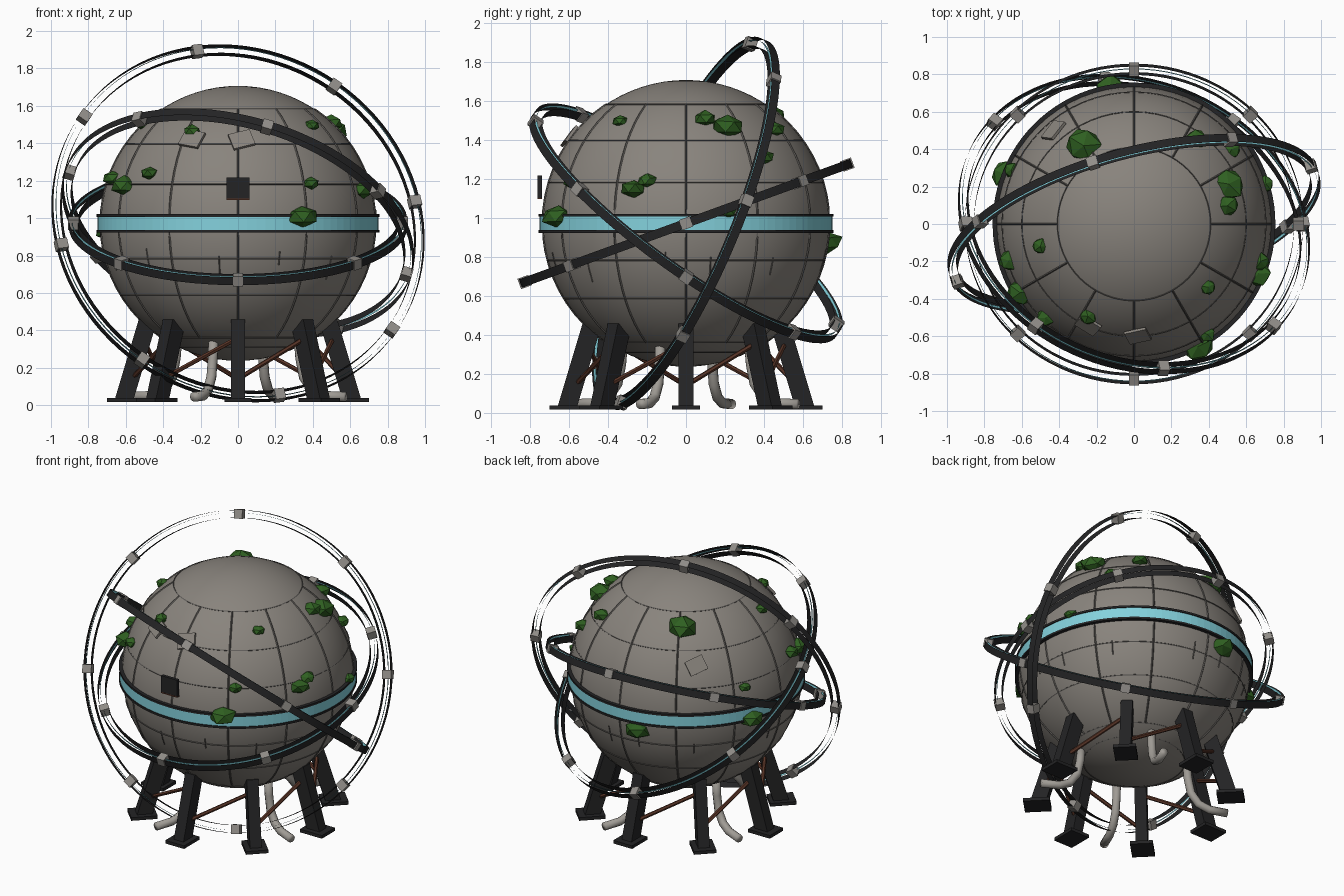
import bpy, bmesh, math, random
from mathutils import Vector, Matrix

if "Cube" in bpy.data.objects:
    bpy.data.objects.remove(bpy.data.objects["Cube"])

random.seed(4)
C = Vector((0, 0, 0.972))      # sphere centre
R = 0.735                      # sphere radius


def material(name, col):
    m = bpy.data.materials.new(name)
    m.diffuse_color = (*col, 1)
    m.use_nodes = True
    m.node_tree.nodes["Principled BSDF"].inputs["Base Color"].default_value = m.diffuse_color
    return m


HULL = material("hull grey", (0.25, 0.23, 0.205))
SEAM = material("seam grey", (0.115, 0.108, 0.10))
DARK = material("dark metal", (0.017, 0.017, 0.018))
CYAN = material("glow cyan", (0.23, 0.64, 0.72))
NODE = material("node grey", (0.29, 0.275, 0.255))
PIPE = material("pipe grey", (0.35, 0.33, 0.30))
RUST = material("rust", (0.10, 0.035, 0.02))
LEAF = material("leaf green", (0.028, 0.115, 0.015))


def finish(name, bm, mat, smooth=False, fix=True):
    if fix:
        bmesh.ops.recalc_face_normals(bm, faces=bm.faces)
    me = bpy.data.meshes.new(name)
    bm.to_mesh(me)
    bm.free()
    me.materials.append(mat)
    for p in me.polygons:
        p.use_smooth = smooth
    ob = bpy.data.objects.new(name, me)
    bpy.context.collection.objects.link(ob)
    return ob


def lathe(bm, profile, M, closed=False, seg=96):
    """Spin (radius, height) points around the local z axis of M."""
    rows = []
    for i in range(seg):
        a = math.tau * i / seg
        rows.append([bm.verts.new(M @ Vector((r * math.cos(a), r * math.sin(a), z))) for r, z in profile])
    n = len(profile)
    for i in range(seg):
        p, q = rows[i], rows[(i + 1) % seg]
        for j in range(n if closed else n - 1):
            k = (j + 1) % n
            bm.faces.new((p[j], q[j], q[k], p[k]))


def box(bm, size, M):
    bmesh.ops.create_cube(bm, size=1, matrix=M @ Matrix.Diagonal((*size, 1)))


def tube(bm, pts, rad, seg=6):
    """Round bar along a path of points, with end caps."""
    pts = [Vector(p) for p in pts]
    rings = []
    for i, p in enumerate(pts):
        t = (pts[min(i + 1, len(pts) - 1)] - pts[max(i - 1, 0)]).normalized()
        rot = t.to_track_quat('Z', 'Y')
        rings.append([bm.verts.new(p + rot @ Vector((rad * math.cos(math.tau * k / seg),
                                                     rad * math.sin(math.tau * k / seg), 0)))
                      for k in range(seg)])
    for p, q in zip(rings, rings[1:]):
        for k in range(seg):
            bm.faces.new((p[k], p[(k + 1) % seg], q[(k + 1) % seg], q[k]))
    bm.faces.new(rings[0][::-1])
    bm.faces.new(rings[-1])


def polar(a, r, z):
    return Vector((r * math.cos(a), r * math.sin(a), z))


def on_sphere(p, lift=0.0):
    """Frame on the sphere nearest p, with local z pointing outward."""
    d = (Vector(p) - C).normalized()
    return Matrix.Translation(C + d * (R + lift)) @ d.to_track_quat('Z', 'Y').to_matrix().to_4x4()


MC = Matrix.Translation(C)

# Main sphere
bm = bmesh.new()
bmesh.ops.create_uvsphere(bm, u_segments=64, v_segments=40, radius=R, matrix=MC)
finish("sphere_hull", bm, HULL, True)

# Panel seams: latitude rings and twelve meridians
bm = bmesh.new()
for h in (0.61, 0.425, 0.21, -0.19, -0.385, -0.61, -0.66):
    r = math.sqrt(R * R - h * h)
    lathe(bm, [(r + 0.0045 * math.cos(t), h + 0.0045 * math.sin(t))
               for t in (0, math.pi / 2, math.pi, math.pi * 1.5)], MC, True, 64)
for k in range(12):
    a = math.tau * k / 12
    lats = [math.radians(-56 + 112 * i / 20) for i in range(21)]
    tube(bm, [C + polar(a, R * math.cos(t), R * math.sin(t)) for t in lats], 0.0055, 4)
finish("panel_seams", bm, SEAM)

# Drip streaks under the belt
bm = bmesh.new()
for k in range(12):
    a = math.tau * (k + random.uniform(0.2, 0.8)) / 12
    z0, ln = random.uniform(-0.18, -0.12), random.uniform(0.06, 0.13)
    tube(bm, [C + polar(a, math.sqrt(R * R - h * h), h)
              for h in (z0, z0 - ln / 2, z0 - ln)], 0.0035, 4)
finish("drip_streaks", bm, SEAM)

# Equator belt and its dark rims
bm = bmesh.new()
lathe(bm, [(0.72, -0.038), (0.75, -0.038), (0.75, 0.038), (0.72, 0.038)], MC, True)
finish("equator_belt", bm, CYAN)
bm = bmesh.new()
for h in (-0.042, 0.042):
    lathe(bm, [(0.72, h - 0.007), (0.756, h - 0.007), (0.756, h + 0.007), (0.72, h + 0.007)], MC, True)
finish("belt_rims", bm, DARK)

# Three tilted orbit rings: open double walls, glow strip on the upper side and eight nodes
rings = (("inner_ring", 0.88, (1, 0, 0), (0, 0.94, 0.342)),
         ("middle_ring", 0.94, (0.91, 0, -0.275), (0.17, -0.77, 0.51)),
         ("outer_ring", 1.0, (-0.22, 0.33, 0.925), (0.95, 0.31, 0.115)))
for name, rad, u, v in rings:
    u = Vector(u).normalized()
    n = u.cross(Vector(v)).normalized()
    if n.z < 0:
        n = -n
    M = Matrix.Translation(C) @ Matrix((u, n.cross(u), n)).transposed().to_4x4()
    w, g = 0.023, 0.024
    bm = bmesh.new()
    lathe(bm, [(rad + g, -w), (rad + g, w)], M)
    lathe(bm, [(rad - g, w), (rad - g, -w)], M)
    finish(name + "_walls", bm, DARK, True, fix=False)
    bm = bmesh.new()
    lathe(bm, [(rad + 0.008, 0.008), (rad + 0.008, w)], M)
    finish(name + "_glow", bm, CYAN, True, fix=False)
    bm = bmesh.new()
    for k in range(8):
        box(bm, (0.06, 0.056, 0.056),
            M @ Matrix.Rotation(math.tau * k / 8, 4, 'Z') @ Matrix.Translation((rad, 0, 0)))
    finish(name + "_nodes", bm, NODE)

# Eight leaning legs with foot plates
legs, feet, struts = bmesh.new(), bmesh.new(), bmesh.new()
for k in range(8):
    a = math.tau * k / 8
    rot = Matrix.Rotation(a, 4, 'Z')
    lean = Matrix(((1, 0, -0.30, 0.545), (0, 1, 0, 0), (0, 0, 1, 0.243), (0, 0, 0, 1)))
    box(legs, (0.10, 0.075, 0.43), rot @ lean)
    box(feet, (0.17, 0.145, 0.022), rot @ Matrix.Translation((0.615, 0, 0.028)))
    tube(struts, [polar(a, 0.57, 0.14), polar(a + math.tau / 8, 0.51, 0.36)], 0.013)
finish("legs", legs, DARK)
finish("foot_plates", feet, DARK)
finish("cross_struts", struts, RUST)

# Four drain pipes bending outward under the sphere
bm = bmesh.new()
for k in range(4):
    a = math.radians(68 + 90 * k)
    tube(bm, [polar(a, r, z) for r, z in ((0.35, 0.36), (0.36, 0.25), (0.38, 0.15), (0.43, 0.08),
                                          (0.50, 0.05), (0.62, 0.045))], 0.027, 10)
finish("drain_pipes", bm, PIPE, True)

# Front window plate with rusty sill
bm = bmesh.new()
box(bm, (0.125, 0.022, 0.115), Matrix.Translation((0, -0.75, 1.16)))
finish("front_window", bm, DARK)
bm = bmesh.new()
box(bm, (0.125, 0.024, 0.008), Matrix.Translation((0, -0.75, 1.1)))
finish("window_sill", bm, RUST)

# Loose hull plates
bm = bmesh.new()
for p, t in (((0.02, -0.6, 1.42), 0.3), ((-0.25, -0.55, 1.43), -0.2), ((-0.43, 0.5, 1.32), 0.4)):
    box(bm, (0.12, 0.10, 0.016), on_sphere(p, 0.012) @ Matrix.Rotation(t, 4, 'Z'))
finish("loose_plates", bm, HULL)

# Faceted moss clumps: position and size
clumps = (((.35, -.67, 1.01), .085), ((-.63, -.38, 1.18), .075), ((-.47, -.5, 1.24), .052),
          ((.4, -.6, 1.19), .045), ((.4, -.34, 1.5), .045), ((-.25, -.5, 1.47), .05),
          ((.51, .1, 1.52), .06), ((.52, .22, 1.48), .09), ((.72, .22, 1.03), .045),
          ((.7, -.28, 1.16), .065), ((.68, -.2, 1.19), .05), ((-.27, .42, 1.52), .095),
          ((-.13, .76, .87), .085), ((-.5, -.12, 1.5), .045), ((-.68, -.2, 1.22), .055),
          ((-.7, .27, .93), .08), ((.33, .45, 1.45), .055), ((.55, .42, 1.33), .055),
          ((-.66, .29, 1.15), .042))
bm = bmesh.new()
for p, s in clumps:
    centre = on_sphere(p, 0.004).translation
    spin = Matrix.Rotation(random.uniform(0, 6), 3, 'Z')
    for vert in bmesh.ops.create_icosphere(bm, subdivisions=1, radius=1)["verts"]:
        q = spin @ vert.co
        vert.co = centre + Vector((q.x, q.y, q.z * 0.7)) * s * random.uniform(0.9, 1.15)
finish("moss_clumps", bm, LEAF)
